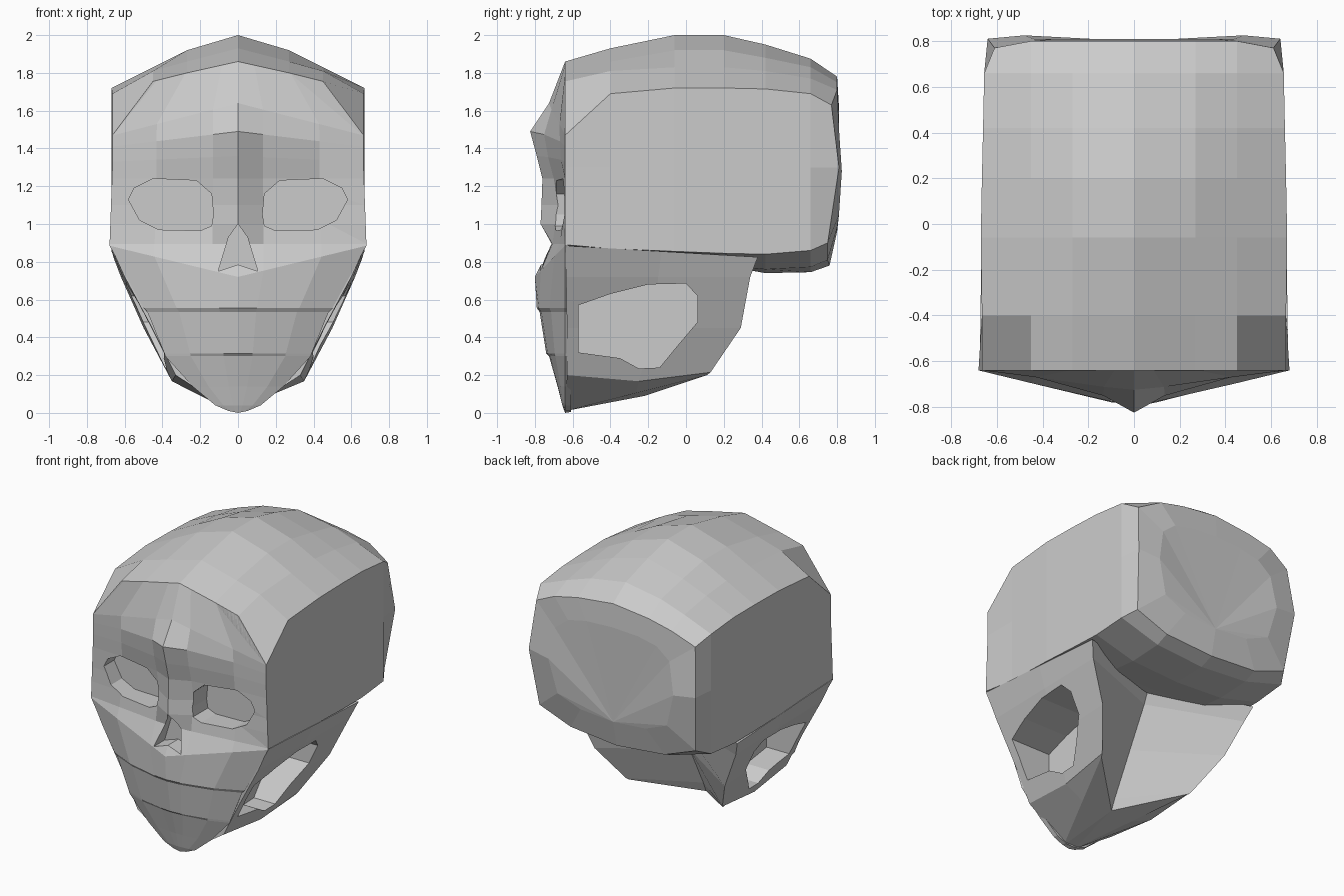
import bpy, bmesh

if "Cube" in bpy.data.objects:
    bpy.data.objects.remove(bpy.data.objects["Cube"])

bone = bpy.data.materials.new("bone_grey")
bone.diffuse_color = (0.6, 0.6, 0.6, 1)
bone.use_nodes = True
bone.node_tree.nodes["Principled BSDF"].inputs["Base Color"].default_value = bone.diffuse_color


def make(name, bm):
    bmesh.ops.recalc_face_normals(bm, faces=bm.faces)
    me = bpy.data.meshes.new(name)
    bm.to_mesh(me)
    bm.free()
    me.materials.append(bone)
    ob = bpy.data.objects.new(name, me)
    bpy.context.scene.collection.objects.link(ob)
    return ob


def loft(name, halves):
    """Mirror half rings (first and last point on x = 0), skin and cap them."""
    bm = bmesh.new()
    rings = []
    for h in halves:
        full = h + [(-x, y, z) for x, y, z in h[-2:0:-1]]
        rings.append([bm.verts.new(p) for p in full])
    n = len(rings[0])
    for a, b in zip(rings, rings[1:]):
        for i in range(n):
            j = (i + 1) % n
            bm.faces.new((a[i], a[j], b[j], b[i]))
    for r in (rings[0], rings[-1]):
        # fan caps from the last centre point, one fan per side
        m = n // 2
        for i in range(n):
            j = (i + 1) % n
            if m not in (i, j):
                bm.faces.new((r[m], r[i], r[j]))
    return make(name, bm)


def prism(name, pts, axis, lo, hi, sign=1):
    """Extrude an outline along y (points x,z) or x (points y,z)."""
    bm = bmesh.new()

    def at(p, d):
        return (sign * p[0], d, p[1]) if axis == 'y' else (sign * d, p[0], p[1])
    a = [bm.verts.new(at(p, lo)) for p in pts]
    b = [bm.verts.new(at(p, hi)) for p in pts]
    for i in range(len(pts)):
        j = (i + 1) % len(pts)
        bm.faces.new((a[i], a[j], b[j], b[i]))
    bm.faces.new(a)
    bm.faces.new(b)
    ob = make(name, bm)
    ob.hide_render = True
    return ob


def cut(target, cutters):
    bpy.context.view_layer.objects.active = target
    for c in cutters:
        m = target.modifiers.new("cut", 'BOOLEAN')
        m.operation = 'DIFFERENCE'
        m.solver = 'EXACT'
        m.object = c
        bpy.ops.object.modifier_apply(modifier=m.name)


# Cranium: sections from front to back
# y, crown z, z at x=.27, z at x=.45, corner z, half width, side foot z, base centre z
sections = [
    (-.64, 1.86, 1.80, 1.755, 1.47, .665, .89, .86),
    (-.40, 1.93, 1.86, 1.81, 1.69, .665, .87, .84),
    (-.06, 2.00, 1.92, 1.83, 1.72, .67, .855, .82),
    (.20, 2.00, 1.92, 1.83, 1.72, .665, .845, .78),
    (.42, 1.95, 1.88, 1.81, 1.715, .66, .84, .74),
    (.66, 1.875, 1.83, 1.77, 1.69, .655, .86, .745),
    (.80, 1.78, 1.75, 1.71, 1.63, .64, .90, .78),
]
halves = []
for k, (y, z0, z1, z2, zc, w, zf, zb) in enumerate(sections):
    back = .05 if k == len(sections) - 1 else 0      # pull in the rear rim
    foot = .68 if k == 0 else w - .8 * back
    halves.append([(0, y, z0), (.27, y, z1), (.45, y, z2), (w - back * .6, y - back * .6, zc),
                   (w, y + back * .2, 1.30), (foot, y - back, zf),
                   (.36, y - back, (zf + zb) / 2 - .03), (0, y - back * .8, zb)])
# slightly bulging rear panel
halves.append([(0, .81, 1.62), (.2, .81, 1.61), (.34, .81, 1.58), (.44, .81, 1.5), (.48, .825, 1.28),
               (.42, .81, 1.05), (.25, .80, .98), (0, .80, .96)])
cranium = loft("cranium", halves)

# Face: rows from forehead to chin
# centre z, half width, depth, depth factors at 1/5 and 2/3, side drop
rows = [
    (1.86, .43, .0, 1, 1, .10),
    (1.64, .66, .085, .85, .35, .17),
    (1.49, .665, .185, .6, .15, .08),
    (1.36, .665, .15, .6, .15, .03),
    (1.24, .665, .12, .5, .10, 0),
    (1.10, .67, .125, .3, .04, 0),
    (1.00, .672, .13, .4, .12, 0),
    (.895, .68, .075, .9, .4, 0),
    (.72, .68, .16, .8, .36, -.165),
    (.555, .50, .15, .93, .55, 0),
    (.535, .48, .135, .93, .55, 0),
    (.315, .39, .10, .93, .55, 0),
    (.30, .385, .085, .93, .6, 0),
    (.14, .24, .04, .95, .6, 0),
    (.04, .12, .015, .95, .6, 0),
    (.0, .05, .0, 1, 1, -.01),
]
halves = []
for z, w, d, a, b, drop in rows:
    pt = [(w * t, -.64 - d * f, z - drop * t) for t, f in ((0, 1), (.2, a), (.65, b), (1, 0))]
    halves.append(pt + [(w * .97, -.61, z - drop), (0, -.61, z - drop * .5)])
face = loft("face", halves)

# Jaw: levels of (front corner, rear corner, rear notch, sag of the side edge)
levels = [
    ((.675, -.64, .885), (.66, .38, .825), (0, .15, .84), 0),
    ((.60, -.635, .72), (.62, .34, .72), (0, .10, .72), 0),
    ((.455, -.63, .45), (.50, .29, .45), (0, -.04, .45), 0),
    ((.33, -.63, .20), (.37, .13, .215), (0, -.19, .16), .04),
    ((.04, -.64, .01), (.36, .11, .20), (0, -.22, .09), 0),
]
jaw = loft("jaw", [[(0, f[1], f[2]), f,
                    ((f[0] + b[0]) / 2, (f[1] + b[1]) / 2, (f[2] + b[2]) / 2 - sag), b, c]
                   for f, b, c, sag in levels])

# Openings: eye sockets, nose and cheek hollows
eye = [(.13, 1.05), (.14, 1.16), (.22, 1.23), (.45, 1.24), (.55, 1.19), (.58, 1.13),
       (.52, 1.02), (.42, .97), (.2, .965), (.14, .99)]
hollow = [(-.57, .57), (-.40, .63), (-.2, .68), (0, .685), (.06, .62), (.06, .48),
          (-.05, .35), (-.14, .24), (-.25, .235), (-.35, .29), (-.57, .32)]
eyes = [prism("eye_cutter", eye, 'y', -1, -.53, s) for s in (1, -1)]
nose = prism("nose_cutter", [(0, 1.0), (.05, .93), (.105, .75), (0, .785), (-.105, .75), (-.05, .93)],
             'y', -1, -.655)
hollows = [prism("cheek_cutter", hollow, 'x', .22, 1, s) for s in (1, -1)]
cut(face, eyes + [nose])
cut(cranium, eyes)
cut(jaw, hollows)
for c in eyes + hollows + [nose]:
    bpy.data.objects.remove(c, do_unlink=True)
